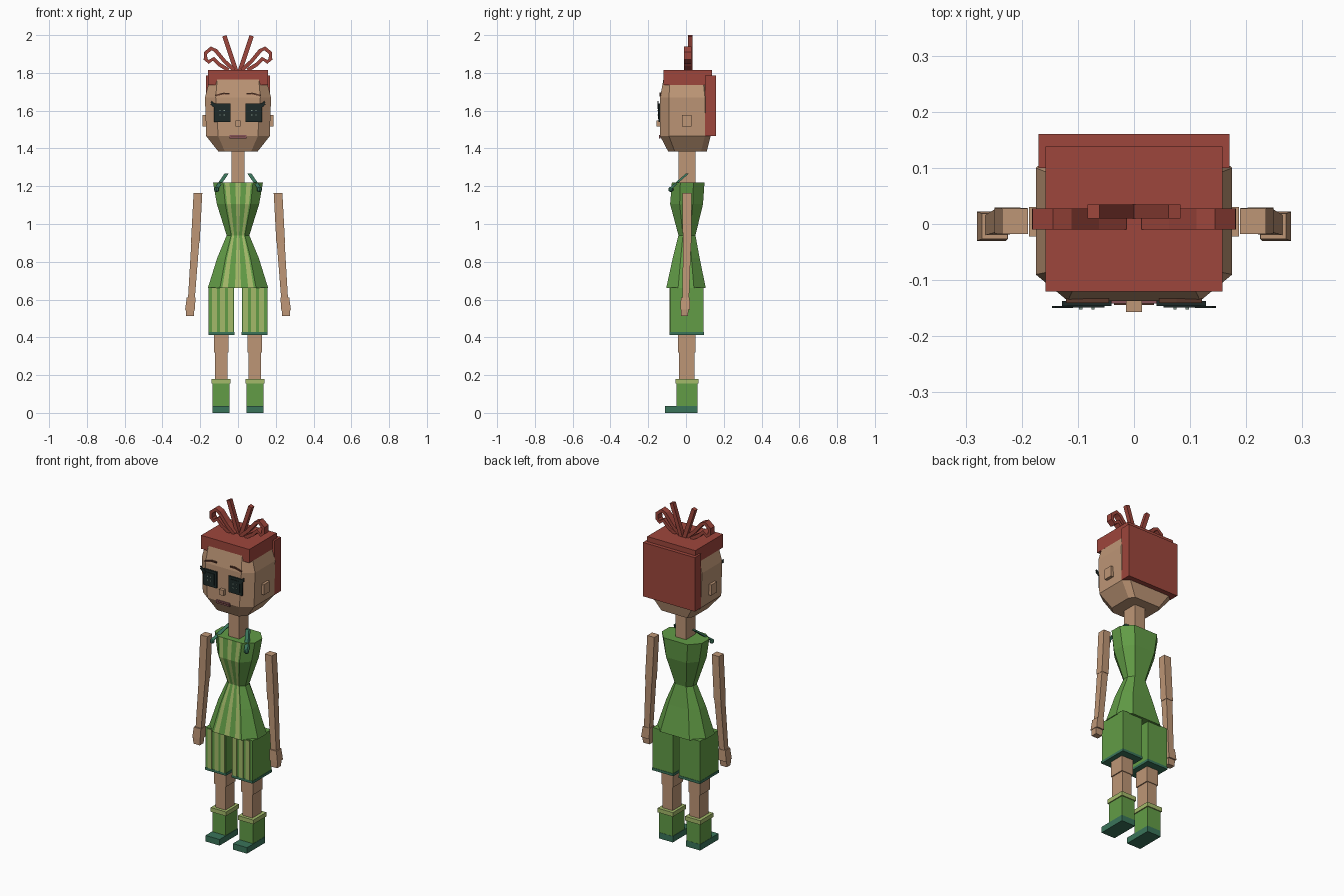
import bpy, bmesh
from mathutils import Vector

old = bpy.data.objects.get("Cube")
if old:
    bpy.data.objects.remove(old, do_unlink=True)


def material(name, r, g, b):
    """Material from sRGB bytes, stored as linear values."""
    col = [((v / 255 + 0.055) / 1.055) ** 2.4 for v in (r, g, b)] + [1]
    m = bpy.data.materials.new(name)
    m.use_nodes = True
    m.diffuse_color = col
    m.node_tree.nodes["Principled BSDF"].inputs["Base Color"].default_value = col
    return m


SKIN = material("skin", 190, 150, 118)
HAIR = material("red hair", 158, 70, 60)
GREEN = material("leaf green", 98, 156, 70)
LIME = material("pale green", 164, 186, 106)
TEAL = material("dark teal", 58, 116, 90)
BLACK = material("eye black", 30, 42, 40)
MOUTH = material("mauve lips", 134, 82, 88)
BROW = material("brow brown", 92, 58, 44)
DOT = material("eye dot", 130, 150, 140)


def finish(bm, name, *mats):
    bmesh.ops.recalc_face_normals(bm, faces=bm.faces)
    mesh = bpy.data.meshes.new(name)
    bm.to_mesh(mesh)
    bm.free()
    for m in mats:
        mesh.materials.append(m)
    ob = bpy.data.objects.new(name, mesh)
    bpy.context.collection.objects.link(ob)
    return ob


def loft(name, rings, *mats, rule=None):
    """Skin a list of equal-length 3D rings, with capped ends."""
    bm = bmesh.new()
    rows = [[bm.verts.new(p) for p in ring] for ring in rings]
    n = len(rows[0])
    for a, b in zip(rows, rows[1:]):
        for i in range(n):
            j = (i + 1) % n
            f = bm.faces.new((a[i], a[j], b[j], b[i]))
            if rule:
                f.material_index = rule(i)
    bm.faces.new(rows[0])
    bm.faces.new(rows[-1])
    return finish(bm, name, *mats)


def rect(x0, x1, y0, y1, z):
    return [(x0, y0, z), (x1, y0, z), (x1, y1, z), (x0, y1, z)]


def box(name, mat, x, y, z):
    return loft(name, [rect(*x, *y, z[0]), rect(*x, *y, z[1])], mat)


def pair(name, mat, x, y, z):
    box("left_" + name, mat, x, y, z)
    box("right_" + name, mat, (-x[1], -x[0]), y, z)


def ribbon(name, mat, path, thick, y0, y1):
    """Flat band following an x-z path, extruded along y."""
    pts = [Vector(p) for p in path]
    rings = []
    for i, p in enumerate(pts):
        t = (pts[min(i + 1, len(pts) - 1)] - pts[max(i - 1, 0)]).normalized()
        n = Vector((-t.y, t.x)) * thick / 2
        a, b = p + n, p - n
        rings.append([(a.x, y0, a.y), (b.x, y0, b.y), (b.x, y1, b.y), (a.x, y1, a.y)])
    return loft(name, rings, mat)


# Head: chamfered front, tapered jaw and crown
def head_ring(w, fw, yf, ys, yb, z):
    return [(-fw, yf, z), (fw, yf, z), (w, ys, z), (w, yb - .03, z),
            (w * .8, yb, z), (-w * .8, yb, z), (-w, yb - .03, z), (-w, ys, z)]


loft("head", [head_ring(.105, .07, -.095, -.06, .11, 1.385),
              head_ring(.168, .105, -.137, -.09, .13, 1.465),
              head_ring(.175, .118, -.137, -.09, .13, 1.67),
              head_ring(.15, .11, -.12, -.085, .12, 1.765)], SKIN)
box("neck", SKIN, (-.035, .035), (-.04, .05), (1.2, 1.42))
box("nose", SKIN, (-.014, .014), (-.157, -.13), (1.515, 1.547))
box("lips", MOUTH, (-.045, .045), (-.142, -.134), (1.452, 1.472))
box("lip_line", BROW, (-.036, .036), (-.144, -.14), (1.46, 1.464))
pair("ear", SKIN, (.16, .187), (-.022, .03), (1.515, 1.578))

# Hair cap, back slab and topknot
box("hair_cap", HAIR, (-.158, .158), (-.12, .138), (1.735, 1.815))
box("hair_back", HAIR, (-.17, .17), (.1, .16), (1.465, 1.785))
CURL = [(.02, 1.815), (.07, 1.86), (.118, 1.918), (.142, 1.93), (.172, 1.905),
        (.172, 1.873), (.155, 1.858), (.13, 1.875), (.1, 1.845), (.05, 1.815)]
for side, s in (("left", 1), ("right", -1)):
    ribbon(side + "_hair_loop", HAIR, [(s * x, z) for x, z in CURL], .02, -.01, .028)
    ribbon(side + "_hair_strand", HAIR,
           [(s * .01, 1.81), (s * .072, 1.996)], .023, .01, .035)

# Eyes, lashes and brows
    ribbon(side + "_brow", BROW,
           [(s * .045, 1.69), (s * .075, 1.691), (s * .12, 1.68)], .008, -.141, -.133)
    for k, top in enumerate((1.648, 1.636)):
        ribbon(f"{side}_lash_{k}", BLACK,
               [(s * .112, 1.622 - k * .01), (s * .143, top)], .009, -.15, -.146)
pair("eye", BLACK, (.04, .128), (-.146, -.137), (1.541, 1.637))
pair("pupil", BLACK, (.053, .115), (-.149, -.145), (1.555, 1.623))
for i in (-1, 1):
    for j in (-1, 1):
        x, z = .084 + i * .011, 1.589 + j * .011
        pair(f"eye_dot_{i}_{j}", DOT, (x - .003, x + .003), (-.152, -.148), (z - .003, z + .003))

# Dress: faceted hourglass with pale stripes down the front
FRONT = (-.6, -.52, -.34, -.1, .1, .34, .52, .6)


def dress_ring(w, yf, yb, z):
    return [(w * f, yf, z) for f in FRONT] + [
        (w, yf * .4, z), (w, yb * .4, z), (w * .6, yb, z),
        (-w * .6, yb, z), (-w, yb * .4, z), (-w, yf * .4, z)]


loft("dress", [dress_ring(*r) for r in (
    (.16, -.105, .105, .66), (.11, -.07, .072, .82), (.06, -.04, .05, .94),
    (.112, -.084, .09, 1.105), (.132, -.075, .098, 1.22))],
    GREEN, LIME, rule=lambda i: int(i in (1, 3, 5)))

# Shorts with hems and stripes
pair("shorts", GREEN, (.02, .155), (-.085, .092), (.425, .665))
pair("hem", TEAL, (.018, .157), (-.087, .094), (.412, .427))
for k, x in enumerate((.026, .068, .112)):
    pair(f"shorts_stripe_{k}", LIME, (x, x + .026), (-.088, -.084), (.427, .66))

# Legs, socks, shoes
pair("thigh", SKIN, (.05, .127), (-.043, .05), (.32, .43))
pair("shin", SKIN, (.056, .121), (-.038, .046), (.17, .325))
pair("sock", GREEN, (.046, .134), (-.05, .06), (.03, .165))
pair("cuff", LIME, (.04, .14), (-.056, .066), (.155, .18))
pair("shoe", TEAL, (.044, .136), (-.11, .061), (0, .036))

# Arms, hands and shoulder straps
for side, s in (("left", 1), ("right", -1)):
    def arm_ring(cx, cy, h, z, hy=None):
        hy = hy or h
        return rect(s * cx - h, s * cx + h, cy - hy, cy + hy, z)

    loft(side + "_upper_arm", [arm_ring(.212, .005, .023, 1.165),
                               arm_ring(.226, .006, .023, .9)], SKIN)
    loft(side + "_forearm", [arm_ring(.226, .006, .021, .905),
                             arm_ring(.247, -.002, .018, .6)], SKIN)
    loft(side + "_hand", [arm_ring(.248, -.004, .023, .612),
                          arm_ring(.254, -.004, .026, .548)], SKIN)
    loft(side + "_fingers", [arm_ring(.254, -.006, .023, .55, .02),
                             arm_ring(.254, -.008, .021, .512, .018)], SKIN)
    a, b = Vector((s * .06, .008, 1.268)), Vector((s * .113, -.08, 1.19))
    loft(side + "_strap", [rect(p.x - .011, p.x + .011, p.y - .008, p.y + .008, p.z)
                           for p in (a, b)], TEAL)

    # Strap button
    bm = bmesh.new()
    bmesh.ops.create_uvsphere(bm, u_segments=8, v_segments=5, radius=.014)
    bmesh.ops.translate(bm, verts=bm.verts, vec=(s * .113, -.08, 1.183))
    finish(bm, side + "_strap_button", TEAL)
